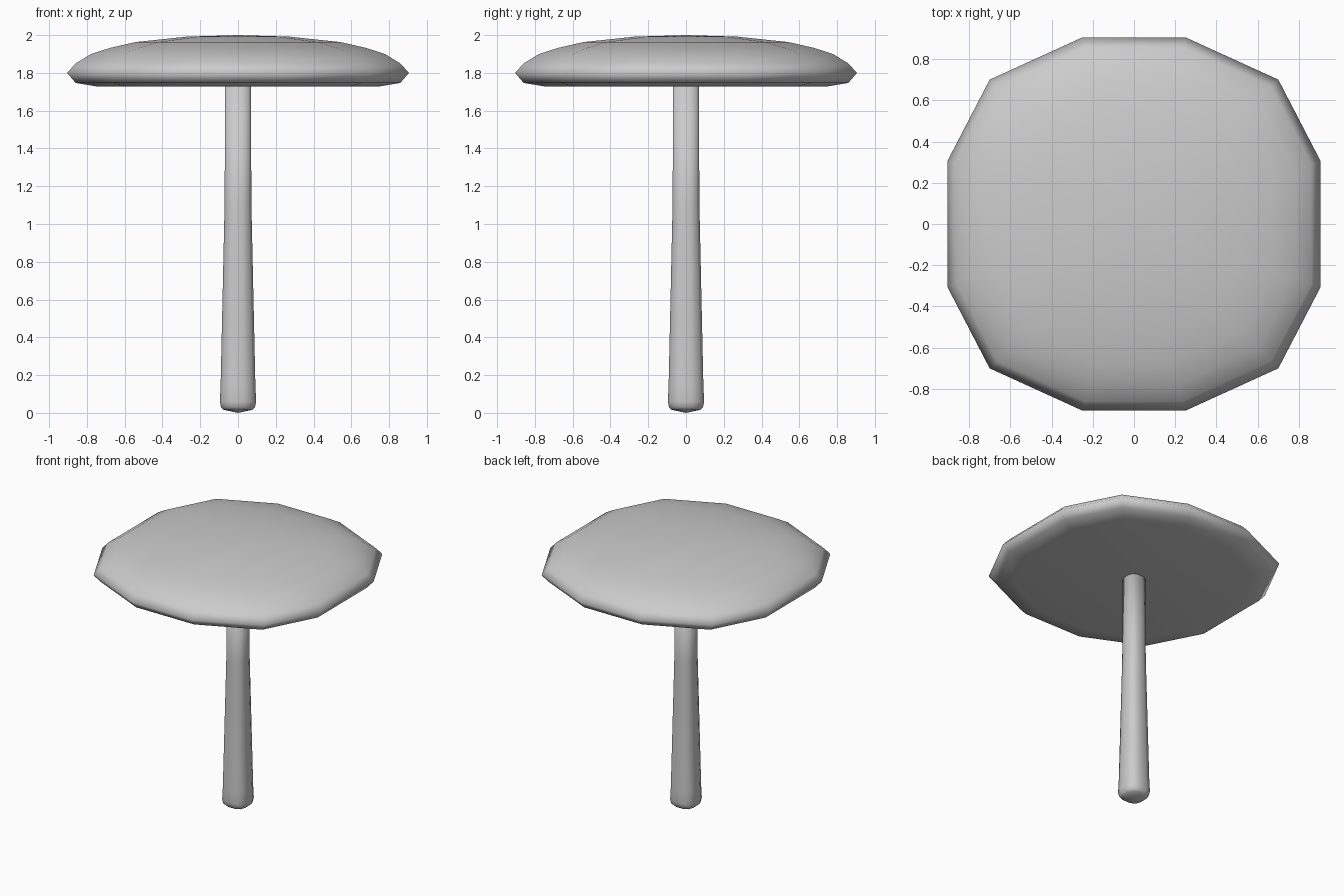
import bpy
import bmesh
from mathutils import Vector

if "Cube" in bpy.data.objects:
    bpy.data.objects.remove(bpy.data.objects["Cube"], do_unlink=True)

grey = bpy.data.materials.new("plain grey")
grey.use_nodes = True
grey.diffuse_color = (0.6, 0.6, 0.6, 1)
grey.node_tree.nodes["Principled BSDF"].inputs["Base Color"].default_value = (0.6, 0.6, 0.6, 1)


def mirrored_outline(quarter):
    """Mirror a quarter outline (from the +x side round to the +y side) into a full loop."""
    half = quarter + [(-x, y) for x, y in reversed(quarter)]
    return half + [(-x, -y) for x, y in half]


def loft(name, outline, profile, bottom_z, top_z):
    """Stack scaled outlines by (scale, z) and close both ends with a fan to a centre point."""
    bm = bmesh.new()
    rings = [[bm.verts.new(Vector((x * s, y * s, z))) for x, y in outline] for s, z in profile]
    n = len(outline)
    for low, high in zip(rings, rings[1:]):
        for i in range(n):
            j = (i + 1) % n
            bm.faces.new((low[i], low[j], high[j], high[i]))
    for ring, z in ((rings[0], bottom_z), (rings[-1], top_z)):
        centre = bm.verts.new((0, 0, z))
        for i in range(n):
            bm.faces.new((ring[i], ring[(i + 1) % n], centre))
    bmesh.ops.recalc_face_normals(bm, faces=bm.faces)
    for face in bm.faces:
        face.smooth = True
    mesh = bpy.data.meshes.new(name)
    bm.to_mesh(mesh)
    bm.free()
    mesh.materials.append(grey)
    obj = bpy.data.objects.new(name, mesh)
    bpy.context.collection.objects.link(obj)
    return obj


# Broad twelve-sided cap with a flat underside and a shallow dome
cap_outline = mirrored_outline([(0.905, 0.305), (0.70, 0.70), (0.25, 0.905)])
cap_profile = [(0.82, 1.727), (0.95, 1.747), (1, 1.80), (0.95, 1.85),
               (0.86, 1.90), (0.75, 1.932), (0.6, 1.963), (0.3, 1.992)]
loft("cap", cap_outline, cap_profile, 1.727, 2.0)

# Slender stem with rounded-square section, flaring slightly to a blunt foot
stem_outline = mirrored_outline([(1, 0.35), (0.8, 0.8), (0.35, 1)])
stem_profile = [(0.075, 0.016), (0.09, 0.03), (0.096, 0.06), (0.092, 0.15),
                (0.071, 1.1), (0.068, 1.74)]
loft("stem", stem_outline, stem_profile, 0.0, 1.74)
